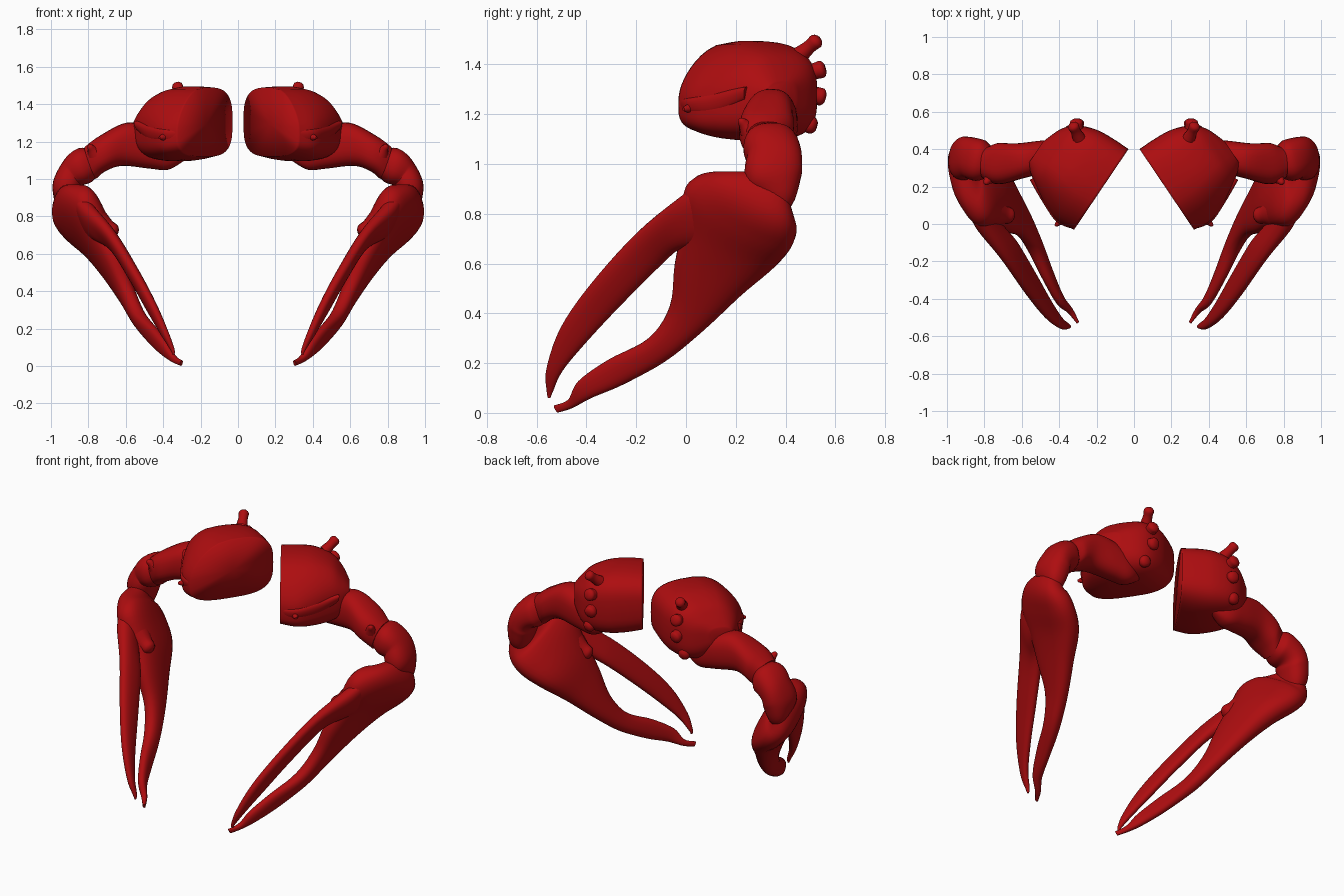
import bpy, bmesh, math
from mathutils import Vector

if "Cube" in bpy.data.objects:
    bpy.data.objects.remove(bpy.data.objects["Cube"])

red = bpy.data.materials.new("shell_red")
red.diffuse_color = (0.42, 0.004, 0.005, 1)
red.use_nodes = True
red.node_tree.nodes["Principled BSDF"].inputs["Base Color"].default_value = red.diffuse_color


def spline(a, b, c, d, t):
    """Smooth interpolation between b and c."""
    return 0.5 * (2 * b + (c - a) * t + (2 * a - 5 * b + 4 * c - d) * t * t
                  + (3 * b - a - 3 * c + d) * t ** 3)


def finish(name, bm, angle):
    """Turn a bmesh into a smooth part mirrored to the other side."""
    bmesh.ops.recalc_face_normals(bm, faces=bm.faces)
    mesh = bpy.data.meshes.new(name)
    bm.to_mesh(mesh)
    bm.free()
    mesh.materials.append(red)
    ob = bpy.data.objects.new(name, mesh)
    bpy.context.collection.objects.link(ob)
    bpy.ops.object.select_all(action='DESELECT')
    ob.select_set(True)
    bpy.context.view_layer.objects.active = ob
    bpy.ops.object.shade_smooth_by_angle(angle=math.radians(angle))
    ob.modifiers.new("other_side", 'MIRROR').use_axis = (True, False, False)
    return ob


def loft(name, sections, power=0.85, axis=None, steps=5, sides=28, warp=None, cap=False, angle=45):
    """Skin oval sections (edge point, opposite edge point, half thickness); cap closes the start."""
    secs = [(Vector(a), Vector(b), t) for a, b, t in sections]
    n = len(secs)
    rows = []
    for i in range(n - 1):
        quad = [secs[max(0, min(n - 1, i + k))] for k in (-1, 0, 1, 2)]
        for s in range(steps):
            rows.append([spline(*[q[j] for q in quad], s / steps) for j in range(3)])
    rows.append(list(secs[-1]))
    mids = [(a + b) / 2 for a, b, _ in rows]
    bm = bmesh.new()
    rings = []
    for i, (a, b, th) in enumerate(rows):
        tangent = axis or mids[min(i + 1, len(mids) - 1)] - mids[max(i - 1, 0)]
        u = (a - b) / 2
        w = tangent.cross(u).normalized() * max(th, 0.003)
        ring = []
        for k in range(sides):
            c, s = math.cos(2 * math.pi * k / sides), math.sin(2 * math.pi * k / sides)
            co = (mids[i] + u * math.copysign(abs(c) ** power, c)
                  + w * math.copysign(abs(s) ** power, s))
            ring.append(bm.verts.new(warp(co) if warp else co))
        rings.append(ring)
    for r, q in zip(rings, rings[1:]):
        for k in range(sides):
            m = (k + 1) % sides
            bm.faces.new((r[k], r[m], q[m], q[k]))
    bm.faces.new(rings[-1])
    if cap:
        bmesh.ops.poke(bm, faces=[bm.faces.new(rings[0])])
    return finish(name, bm, angle)


def knob(name, start, end, r0, r1):
    """Short stalk from start to end with a rounded tip."""
    p, q = Vector(start), Vector(end)
    d = (q - p).normalized()
    side = d.orthogonal().normalized()
    stations = ((p, r0), (p.lerp(q, 0.5), (r0 + r1) * 0.42), (p.lerp(q, 0.85), r1), (q, r1 * 0.5))
    loft(name, [(c + side * r, c - side * r, r) for c, r in stations], 1, d, 3, 12)


# Shoulder: flat on the inner face, sloping down to the front
out, across = Vector((0.83, 0.56, 0)), Vector((0.56, -0.83, 0))
base = Vector((0.175, 0.185, 0))


def slope(co):
    v = max(0, (co - base).dot(across))
    return co - Vector((0, 0, 1.9 * v * v * max(0, co.z - 1.1) / 0.38))


shoulder = []
for d, v0, v1, z0, z1 in ((0, -.26, .26, 1.12, 1.49), (.1, -.26, .27, 1.10, 1.495),
                          (.2, -.25, .235, 1.095, 1.485), (.3, -.21, .18, 1.11, 1.445),
                          (.36, -.145, .14, 1.15, 1.385), (.40, -.04, .10, 1.22, 1.33)):
    c = base + out * d + across * (v0 + v1) / 2
    shoulder.append((c + Vector((0, 0, z1)), c + Vector((0, 0, z0)), (v1 - v0) / 2))
loft("shoulder", shoulder, 0.62, out, sides=44, warp=slope, cap=True, angle=180)

# Ridge along the front edge of the shoulder
loft("shoulder_ridge", [
    ((.32, -.02, 1.26), (.31, -.01, 1.20), .012), ((.40, .025, 1.27), (.39, .035, 1.20), .025),
    ((.47, .13, 1.29), (.45, .13, 1.20), .03), ((.55, .24, 1.31), (.53, .24, 1.26), .015)])
knob("shoulder_spur", (.36, .05, 1.23), (.42, -.01, 1.22), .04, .013)

# Knobs on the back of the shoulder
knob("top_stalk", (.295, .46, 1.44), (.33, .535, 1.505), .035, .03)
knob("upper_knob", (.30, .47, 1.36), (.31, .56, 1.385), .045, .036)
knob("middle_knob", (.31, .47, 1.29), (.30, .56, 1.265), .05, .036)
knob("lower_knob", (.33, .42, 1.18), (.34, .525, 1.15), .05, .035)

# Upper arm
loft("upper_arm", [
    ((.29, .38, 1.20), (.27, .37, 1.11), .03), ((.38, .375, 1.24), (.37, .375, 1.05), .07),
    ((.48, .365, 1.28), (.47, .36, 1.055), .085),
    ((.60, .34, 1.30), (.62, .335, 1.07), .095), ((.74, .325, 1.23), (.71, .32, 1.04), .11),
    ((.82, .33, 1.17), (.76, .32, 1.00), .085)], 0.8)
knob("arm_spine", (.77, .25, 1.14), (.795, .215, 1.18), .04, .015)

# Wrist
loft("wrist", [
    ((.77, .33, 1.15), (.75, .32, 1.02), .07), ((.85, .34, 1.165), (.79, .335, .98), .11),
    ((.93, .36, 1.10), (.83, .35, .965), .11), ((.985, .36, .99), (.84, .34, .93), .115),
    ((.985, .35, .90), (.86, .35, .85), .09), ((.95, .33, .82), (.89, .33, .80), .05)])

# Palm running into the fixed lower finger
loft("palm_and_fixed_finger", [
    ((.90, .25, .97), (.94, .41, .87), .05), ((.87, .10, .965), (.935, .435, .76), .088),
    ((.81, .00, .91), (.865, .43, .68), .10), ((.74, -.015, .75), (.76, .365, .595), .09),
    ((.67, -.045, .60), (.675, .225, .475), .068), ((.60, -.065, .43), (.59, .075, .335), .048),
    ((.54, -.15, .30), (.52, -.08, .21), .04), ((.46, -.31, .215), (.455, -.25, .115), .031),
    ((.39, -.43, .13), (.40, -.38, .06), .025), ((.34, -.47, .055), (.345, -.455, .02), .017),
    ((.30, -.53, .03), (.305, -.515, .001), .008)])

# Movable upper finger
loft("movable_finger", [
    ((.86, .06, .92), (.76, .07, .67), .05), ((.82, -.02, .87), (.715, -.02, .66), .05),
    ((.69, -.20, .72), (.64, -.09, .605), .037), ((.56, -.385, .515), (.545, -.25, .445), .033),
    ((.46, -.505, .34), (.465, -.395, .29), .028), ((.385, -.56, .18), (.40, -.495, .17), .02),
    ((.35, -.56, .09), (.35, -.535, .085), .011), ((.345, -.555, .06), (.345, -.545, .06), .005)])

# Finger hinge boss
knob("finger_hinge", (.74, .06, .75), (.645, .04, .71), .08, .04)
